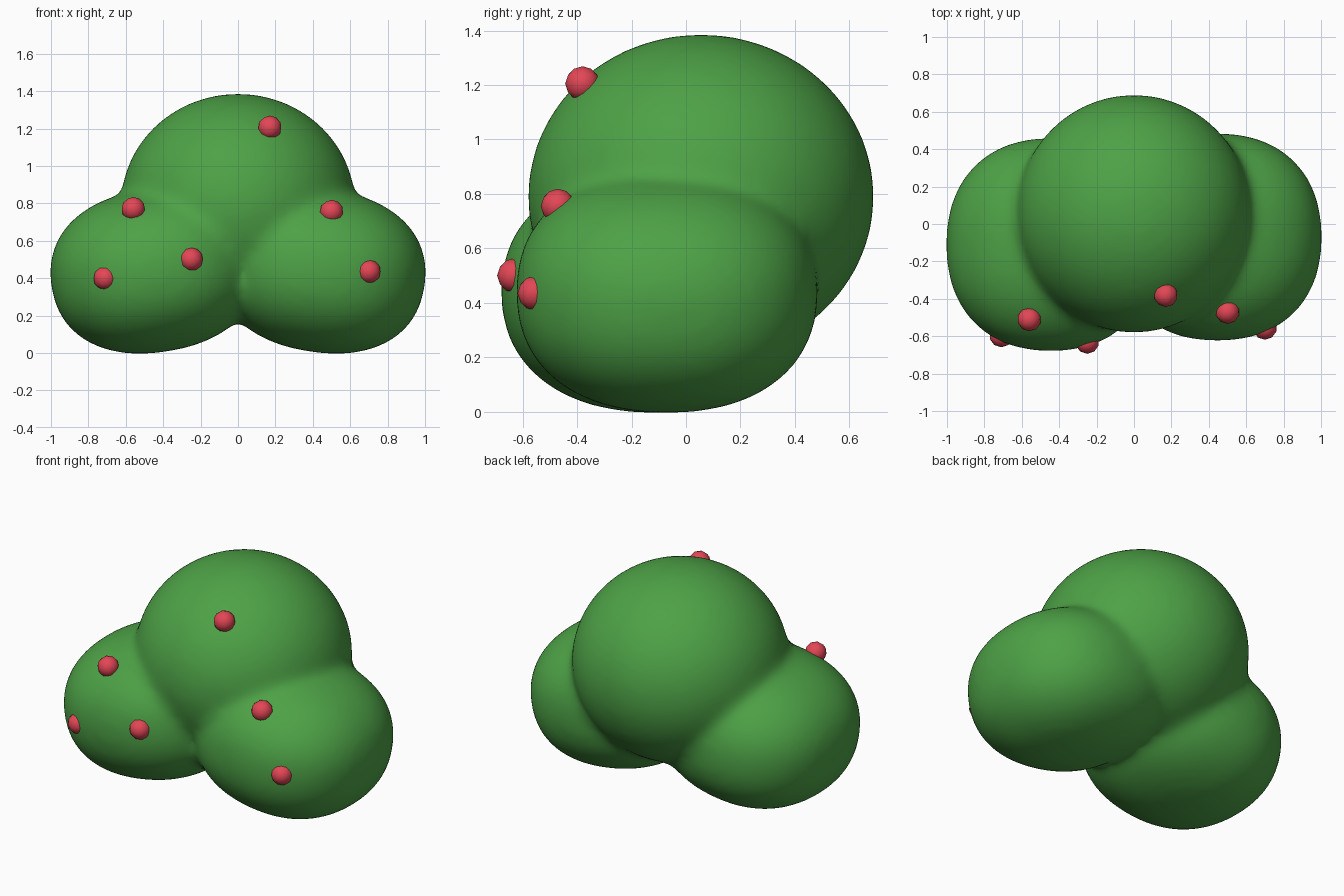
import bpy
from math import radians

cube = bpy.data.objects.get("Cube")
if cube:
    bpy.data.objects.remove(cube, do_unlink=True)


def make_material(name, rgb):
    mat = bpy.data.materials.new(name)
    mat.use_nodes = True
    mat.diffuse_color = (*rgb, 1)
    bsdf = mat.node_tree.nodes["Principled BSDF"]
    bsdf.inputs["Base Color"].default_value = (*rgb, 1)
    bsdf.inputs["Roughness"].default_value = 0.8
    return mat


leaf_green = make_material("leaf green", (0.075, 0.36, 0.062))
berry_red = make_material("berry red", (0.77, 0.062, 0.092))


def lobe(name, location, radii, tilt=0, fullness=2):
    """One rounded mass of foliage; fullness above 2 makes it slightly boxy."""
    bpy.ops.mesh.primitive_uv_sphere_add(
        segments=64, ring_count=32, radius=1, location=location,
        rotation=(0, radians(tilt), 0))
    obj = bpy.context.object
    obj.name = name
    for v in obj.data.vertices:
        v.co /= sum(abs(c) ** fullness for c in v.co) ** (1 / fullness)
    obj.scale = radii
    bpy.ops.object.transform_apply(location=True, rotation=True, scale=True)
    return obj


# Foliage: a crown over two fuller side lobes leaning in towards it
lobes = [
    lobe("right_lobe", (-0.445, -0.11, 0.44), (0.56, 0.57, 0.437), -9, 2.25),
    lobe("left_lobe", (0.445, -0.07, 0.44), (0.56, 0.555, 0.437), 9, 2.25),
    lobe("foliage", (0.0, 0.055, 0.79), (0.628, 0.637, 0.597)),
]
for obj in lobes:
    obj.select_set(True)
foliage = lobes[-1]
bpy.context.view_layer.objects.active = foliage
bpy.ops.object.join()
foliage.data.materials.clear()
foliage.data.materials.append(leaf_green)

# Fuse the lobes into one skin with soft creases
fuse = foliage.modifiers.new("fuse", "REMESH")
fuse.mode = "VOXEL"
fuse.voxel_size = 0.025
fuse.use_smooth_shade = True
soften = foliage.modifiers.new("soften", "SMOOTH")
soften.factor = 0.5
soften.iterations = 25
bpy.ops.object.shade_smooth()

# Berries half sunk into the front of the foliage
berries = [
    (0.17, -0.38, 1.205),
    (-0.56, -0.51, 0.77),
    (-0.25, -0.63, 0.5),
    (-0.71, -0.595, 0.4),
    (0.5, -0.47, 0.755),
    (0.7, -0.555, 0.435),
]
for i, spot in enumerate(berries, 1):
    bpy.ops.mesh.primitive_ico_sphere_add(
        subdivisions=2, radius=0.064, location=spot)
    berry = bpy.context.object
    berry.name = f"berry_{i}"
    berry.data.materials.append(berry_red)
    bpy.ops.object.shade_smooth()
